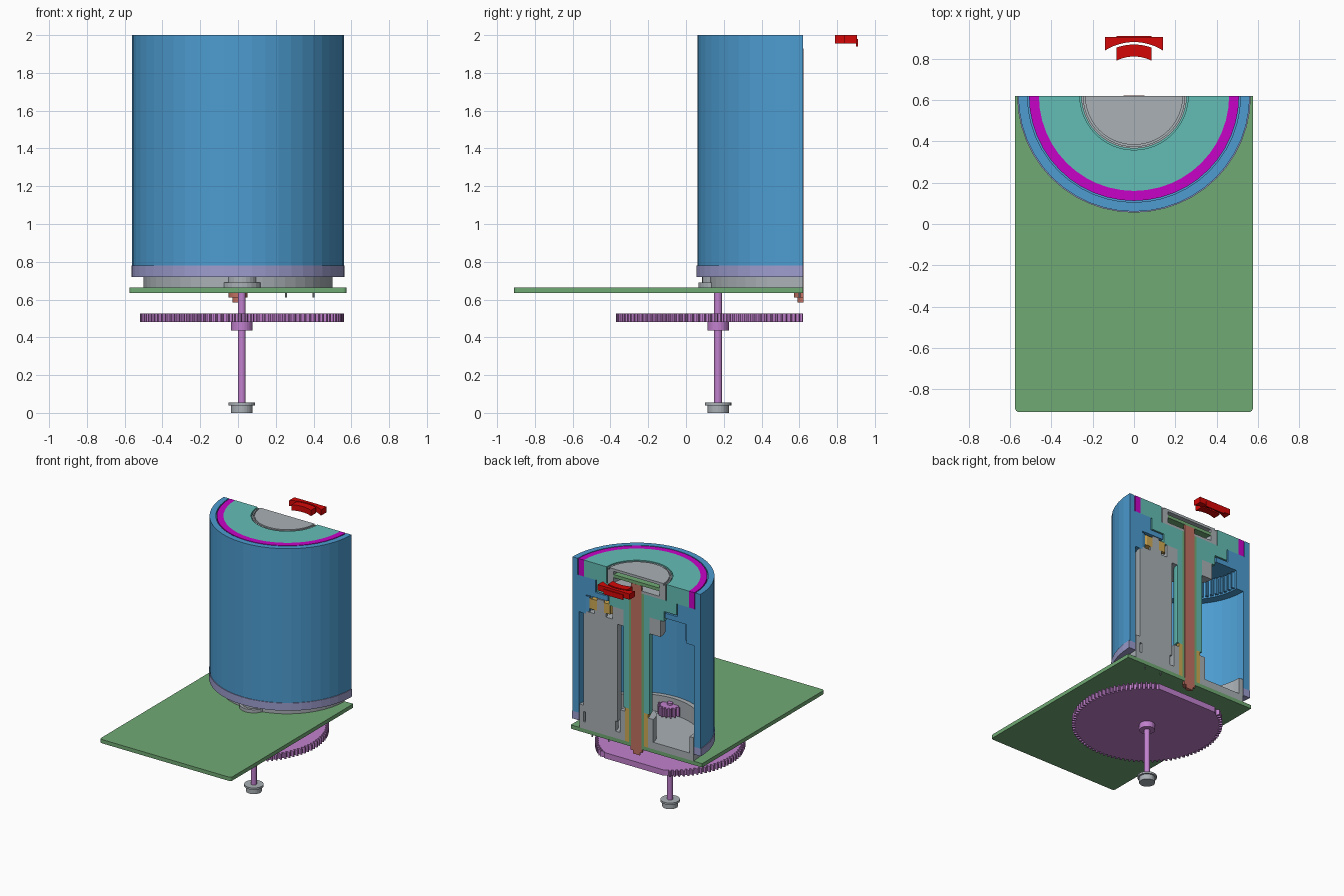
import bpy, bmesh, math
from math import sin, cos, pi

if "Cube" in bpy.data.objects:
    bpy.data.objects.remove(bpy.data.objects["Cube"])

AX = (0.0, 0.62)      # main axis, lying on the section plane
SH = (0.02, 0.17)     # gear shaft axis


def mat(name, r, g, b):
    m = bpy.data.materials.new(name)
    m.diffuse_color = [(c / 255) ** 2.2 for c in (r, g, b)] + [1]
    m.use_nodes = True
    m.node_tree.nodes["Principled BSDF"].inputs["Base Color"].default_value = m.diffuse_color
    return m


BLUE = mat("blue", 78, 155, 208)
GREEN = mat("green", 112, 168, 116)
TEAL = mat("teal", 100, 188, 180)
GRAY = mat("gray", 168, 175, 180)
MAGENTA = mat("magenta", 198, 10, 198)
LILAC = mat("lilac", 155, 155, 205)
PURPLE = mat("purple", 192, 128, 204)
BROWN = mat("brown", 192, 112, 98)
YELLOW = mat("yellow", 205, 168, 85)
RED = mat("red", 212, 16, 16)


def finish(bm, name, material):
    bmesh.ops.remove_doubles(bm, verts=bm.verts, dist=1e-5)
    bmesh.ops.recalc_face_normals(bm, faces=bm.faces)
    me = bpy.data.meshes.new(name)
    bm.to_mesh(me)
    bm.free()
    me.materials.append(material)
    ob = bpy.data.objects.new(name, me)
    bpy.context.collection.objects.link(ob)
    return ob


def revolve(name, material, prof, centre=AX, half=True, seg=24):
    """Spin an (r, z) profile; half spins fill only the front side and get flat section faces."""
    bm = bmesh.new()
    span = pi if half else 2 * pi
    loops = []
    for i in range(seg + 1):
        a = pi + span * i / seg
        loops.append([bm.verts.new((centre[0] + r * cos(a), centre[1] + r * sin(a), z)) for r, z in prof])
    n = len(prof)
    for p, q in zip(loops, loops[1:]):
        for j in range(n):
            k = (j + 1) % n
            if prof[j][0] == 0 and prof[k][0] == 0:
                continue
            bm.faces.new((p[j], p[k], q[k], q[j]))
    if half:
        bm.faces.new(loops[0])
        bm.faces.new(loops[-1])
    return finish(bm, name, material)


def tube(name, material, r0, r1, z0, z1, **kw):
    return revolve(name, material, [(r0, z0), (r1, z0), (r1, z1), (r0, z1)], **kw)


def prism(name, material, pts, z0, z1):
    bm = bmesh.new()
    f = bm.faces.new([bm.verts.new((x, y, z0)) for x, y in pts])
    ext = bmesh.ops.extrude_face_region(bm, geom=[f], use_keep_orig=True)
    for v in ext["geom"]:
        if isinstance(v, bmesh.types.BMVert):
            v.co.z = z1
    return finish(bm, name, material)


def arc(c, r, a0, a1, n):
    return [(c[0] + r * cos(a0 + (a1 - a0) * i / n), c[1] + r * sin(a0 + (a1 - a0) * i / n)) for i in range(n + 1)]


def teeth(c, root, tip, count, a0=0, a1=2 * pi):
    pts = []
    for i in range(count):
        for f, r in ((0, root), (.4, root), (.55, tip), (.85, tip)):
            a = a0 + (a1 - a0) * (i + f) / count
            pts.append((c[0] + r * cos(a), c[1] + r * sin(a)))
    return pts


# housing: outer wall, inner shelf and hanging ring
revolve("housing", BLUE, [(.505, .78), (.56, .78), (.56, 2), (.515, 2), (.515, 1.87), (.36, 1.87),
                          (.36, 1.77), (.25, 1.77), (.25, 1.73), (.44, 1.73), (.44, 1.58), (.505, 1.58)])
ring = teeth(AX, .44, .415, 36, pi, 2 * pi) + [(AX[0] + .44, AX[1])]
prism("internal_ring_gear", BLUE, ring + arc(AX, .445, 2 * pi, pi, 36), 1.59, 1.72)
tube("bottom_ring", LILAC, .505, .565, .72, .78)
tube("light_ring", MAGENTA, .46, .508, 1.87, 2)

# inner hub, stepped under the top face with a long tube below
revolve("inner_hub", TEAL, [(.065, .93), (.115, .93), (.115, 1.70), (.24, 1.70), (.24, 1.78), (.35, 1.78),
                            (.35, 1.87), (.46, 1.87), (.46, 2), (.262, 2), (.262, 1.87), (.065, 1.87)])
tube("bearing", GRAY, .115, .21, 1.57, 1.70)

# top cap with the round board inside it
revolve("top_cap", GRAY, [(.045, 1.87), (.255, 1.87), (.255, 1.995), (.245, 1.995), (.245, 1.985), (.237, 1.985),
                          (.237, 2), (0, 2), (0, 1.98), (.2, 1.98), (.2, 1.89), (.045, 1.89)])
tube("cap_board", GREEN, 0, .2, 1.93, 1.955)

# centre rod and its sleeves
revolve("centre_rod", BROWN, [(0, .585), (.03, .585), (.03, .61), (.05, .61), (.05, .635),
                              (.045, .635), (.045, 1.93), (0, 1.93)], centre=(0, .621))
tube("rod_sleeve", GREEN, .045, .065, .665, 1.87)
tube("lower_bushing", YELLOW, .065, .1, .665, .93)

# base plate with centre post and rim
revolve("base_plate", GRAY, [(.1, .665), (.5, .665), (.5, .85), (.465, .85), (.465, .72),
                             (.145, .72), (.145, .9), (.1, .9)])

# motor, pins and drive gear
M = (.315, .62)
revolve("motor", GRAY, [(0, .72), (.13, .72), (.13, .8), (.15, .8), (.15, 1.6), (.05, 1.6), (.05, 1.63),
                        (.03, 1.63), (.03, 1.725), (0, 1.725)], centre=M)
g = teeth(M, .085, .1, 10, pi, 2 * pi) + [(M[0] + .085, M[1])]
prism("motor_gear", YELLOW, g + arc(M, .03, 2 * pi, pi, 10), 1.63, 1.71)
for i, x in enumerate((.255, .4)):
    tube(f"motor_pin_{i}", GRAY, 0, .005, .61, .67, centre=(x, .6), half=False, seg=8)

# circuit board with rounded front corners
prism("circuit_board", GREEN, [(.575, .62), (-.575, .62)] + arc((-.555, -.89), .02, pi, 1.5 * pi, 4)
      + arc((.555, -.89), .02, 1.5 * pi, 2 * pi, 4), .635, .665)

# gear shaft: large gear cut by the section plane, hub, pinion, collar, foot
big = [p for p in teeth(SH, .515, .54, 100, pi / 2, 2.5 * pi) if p[1] <= .62]
x0, x1 = big[-1][0], big[0][0]
prism("large_gear", PURPLE, big + [(x0, .62), (x1, .62)], .48, .525)
tube("large_gear_hub", PURPLE, 0, .057, .435, .48, centre=SH, half=False)
tube("gear_shaft", PURPLE, 0, .021, .05, .82, centre=SH, half=False, seg=16)
prism("pinion", PURPLE, teeth(SH, .068, .09, 16), .735, .805)
revolve("shaft_collar", GRAY, [(0, .665), (.105, .665), (.105, .69), (.085, .69), (.085, .72), (0, .72)],
        centre=SH, half=False)
revolve("shaft_foot", GRAY, [(0, 0), (.057, 0), (.057, .04), (.07, .04), (.07, .055), (0, .055)],
        centre=SH, half=False)

# loose red clip behind the section: bar and curved tongue
t = math.acos(.14 / .26)
prism("clip_bar", RED, [(.14, .905), (-.14, .905)] + arc(AX, .26, pi - t, t, 12), 1.955, 2)
a0, a1 = math.acos(.085 / .19), math.acos(.085 / .248)
prism("clip_tongue", RED, arc(AX, .248, a1, pi - a1, 10) + arc(AX, .19, pi - a0, a0, 10), 1.955, 2)
prism("clip_back", RED, [(-.085, .9), (.085, .9), (.085, .91), (-.085, .91)], 1.94, 1.98)
